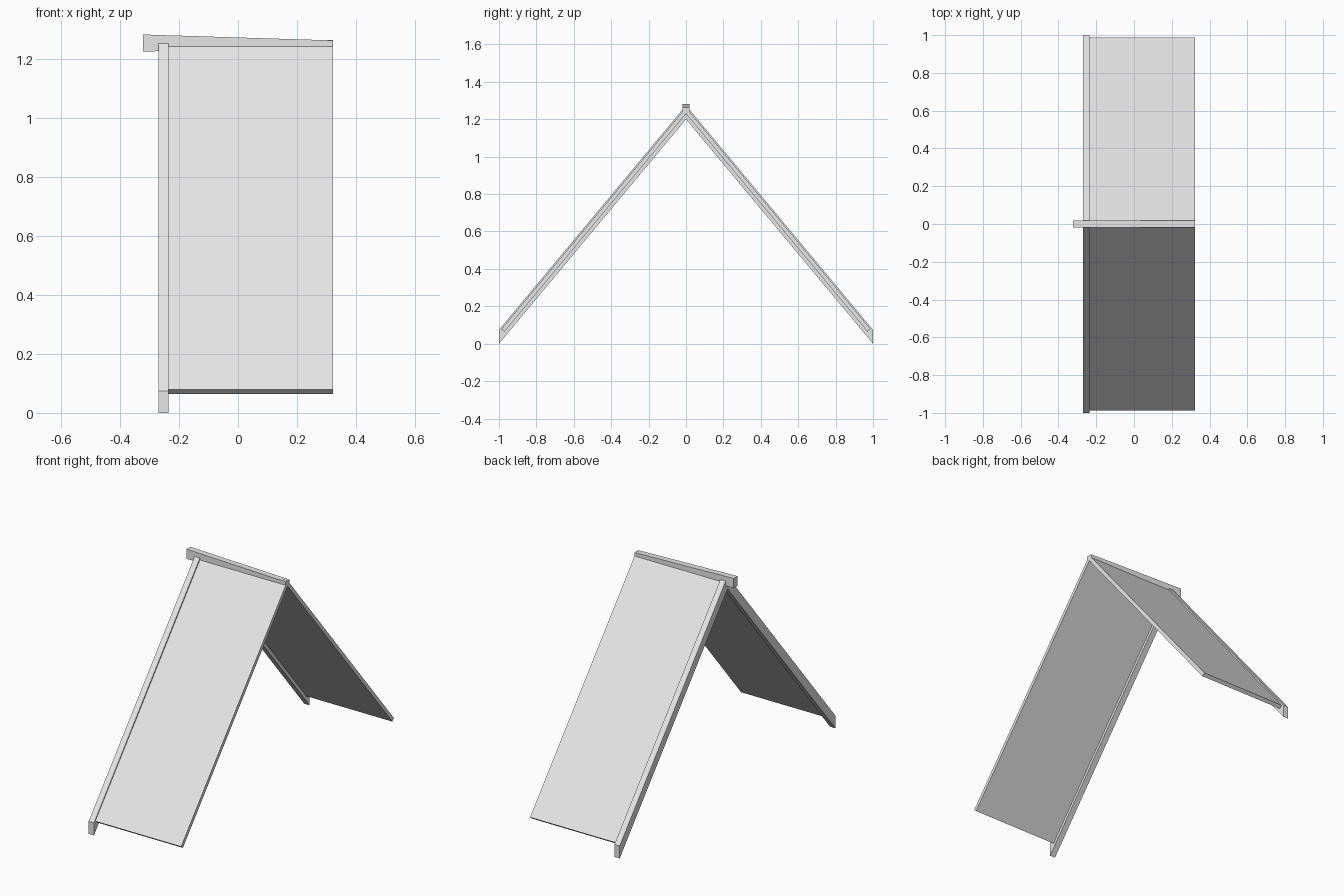
import bpy
import bmesh

default = bpy.data.objects.get("Cube")
if default:
    bpy.data.objects.remove(default, do_unlink=True)

SLOPE = 1.2      # rise over run of both roof sides
RIGHT = 0.322    # open end of the roof

grey = bpy.data.materials.new("light grey")
grey.use_nodes = True
colour = (0.8, 0.8, 0.8, 1)
grey.diffuse_color = colour
grey.node_tree.nodes["Principled BSDF"].inputs["Base Color"].default_value = colour


def extrude(name, outline, offset):
    """Solid made by sweeping a closed outline along an offset."""
    bm = bmesh.new()
    face = bm.faces.new([bm.verts.new(p) for p in outline])
    swept = bmesh.ops.extrude_face_region(bm, geom=[face])["geom"]
    moved = [v for v in swept if isinstance(v, bmesh.types.BMVert)]
    bmesh.ops.translate(bm, verts=moved, vec=offset)
    bmesh.ops.recalc_face_normals(bm, faces=bm.faces)
    mesh = bpy.data.meshes.new(name)
    bm.to_mesh(mesh)
    bm.free()
    mesh.materials.append(grey)
    obj = bpy.data.objects.new(name, mesh)
    bpy.context.collection.objects.link(obj)
    return obj


def slope_strip(name, side, x0, x1, apex, eave, depth, square_end):
    """One sloping board; its eave is cut plumb or square to the slope."""
    # a square cut moves the lower eave corner inward along the board's normal
    inset = depth * SLOPE / (1 + SLOPE ** 2) if square_end else 0
    low = eave - inset
    profile = [(0, apex), (eave, apex - SLOPE * eave),
               (low, apex - depth - SLOPE * low), (0, apex - depth)]
    extrude(name, [(x0, side * y, z) for y, z in profile], (x1 - x0, 0, 0))


for label, side in (("front", -1), ("back", 1)):
    # thin roof panel
    slope_strip(label + "_roof_panel", side, -0.237, RIGHT, 1.263, 0.987, 0.034, True)
    # deeper barge board along the gable end
    slope_strip(label + "_barge_board", side, -0.27, -0.235, 1.274, 1.0, 0.074, False)

# tapering ridge beam, overhanging the gable
ridge = [(-RIGHT, 1.225), (-RIGHT, 1.282), (RIGHT, 1.262), (RIGHT, 1.23)]
extrude("ridge_beam", [(x, -0.018, z) for x, z in ridge], (0, 0.036, 0))
